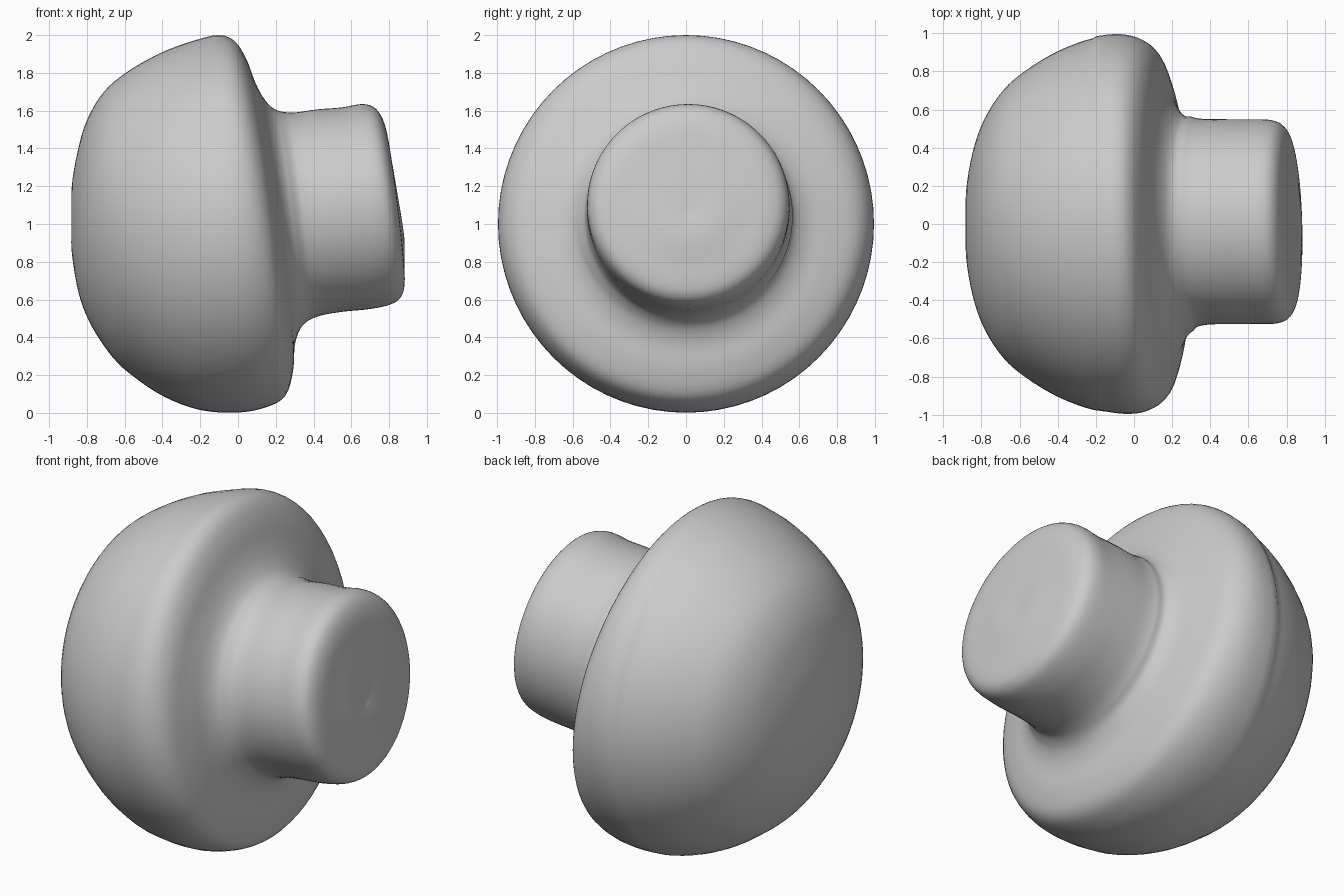
import bpy, bmesh, math
from mathutils import Vector

SEGMENTS = 72
STEPS = 4

cube = bpy.data.objects.get("Cube")
if cube:
    bpy.data.objects.remove(cube, do_unlink=True)

# Each station: upper point (x, z) and lower point (x, z) of one tilted ring
CAP = [
    (-.88, 1.03, -.88, 1.02), (-.88, 1.2, -.88, .85), (-.85, 1.38, -.84, .62),
    (-.8, 1.55, -.77, .45), (-.71, 1.7, -.66, .29), (-.58, 1.81, -.55, .19),
    (-.4, 1.91, -.39, .085), (-.22, 1.975, -.2, .015), (-.1, 2, 0, .002),
    (-.02, 1.97, .15, .03), (.04, 1.88, .25, .09),
]
STEM = [
    (.09, 1.75, .29, .22), (.14, 1.66, .3, .36), (.2, 1.605, .34, .46),
    (.29, 1.59, .42, .51), (.42, 1.607, .55, .535), (.55, 1.617, .7, .55),
    (.66, 1.635, .81, .575), (.73, 1.61, .86, .61), (.775, 1.53, .88, .67),
    (.8, 1.4, .88, .79), (.83, 1.22, .88, .92), (.855, 1.04, .86, 1.03),
]


def smooth_path(points):
    """Catmull-Rom interpolation of the stations."""
    result = []
    for i in range(len(points) - 1):
        a, b = points[max(i - 1, 0)], points[i]
        c, d = points[i + 1], points[min(i + 2, len(points) - 1)]
        for s in range(STEPS):
            t = s / STEPS
            result.append(b + ((c - a) * t + (a * 2 - b * 5 + c * 4 - d) * t ** 2
                               + (b * 3 - a - c * 3 + d) * t ** 3) / 2)
    return result + [points[-1]]


def ring(bm, station):
    """A round ring spanning the upper and lower points, turned slightly sideways."""
    top = Vector((station[0], 0, station[1]))
    low = Vector((station[2], 0, station[3]))
    centre, up = (top + low) / 2, (top - low) / 2
    lean = -.03 if centre.x > -.2 else 0
    side = Vector((lean * up.length, up.length * .995, 0))
    centre.y = .012 if centre.x > .3 else 0
    angles = [math.tau * k / SEGMENTS for k in range(SEGMENTS)]
    return [bm.verts.new(centre + up * math.cos(a) + side * math.sin(a)) for a in angles]


# Knob body: domed cap flowing into the stem
bm = bmesh.new()
rings = [ring(bm, p) for p in smooth_path([Vector(s) for s in CAP + STEM])]
for first, second in zip(rings, rings[1:]):
    for k in range(SEGMENTS):
        n = (k + 1) % SEGMENTS
        bm.faces.new((first[k], first[n], second[n], second[k]))
bm.faces.new(rings[0])
bm.faces.new(rings[-1])
bmesh.ops.recalc_face_normals(bm, faces=bm.faces)
mesh = bpy.data.meshes.new("knob_body")
bm.to_mesh(mesh)
bm.free()
knob = bpy.data.objects.new("knob_body", mesh)
bpy.context.collection.objects.link(knob)

# Plain grey material
grey = bpy.data.materials.new("plain grey")
grey.use_nodes = True
colour = (.6, .6, .6, 1)
grey.diffuse_color = colour
grey.node_tree.nodes["Principled BSDF"].inputs["Base Color"].default_value = colour
mesh.materials.append(grey)

# Soft shading over the whole body
mesh.shade_smooth()
